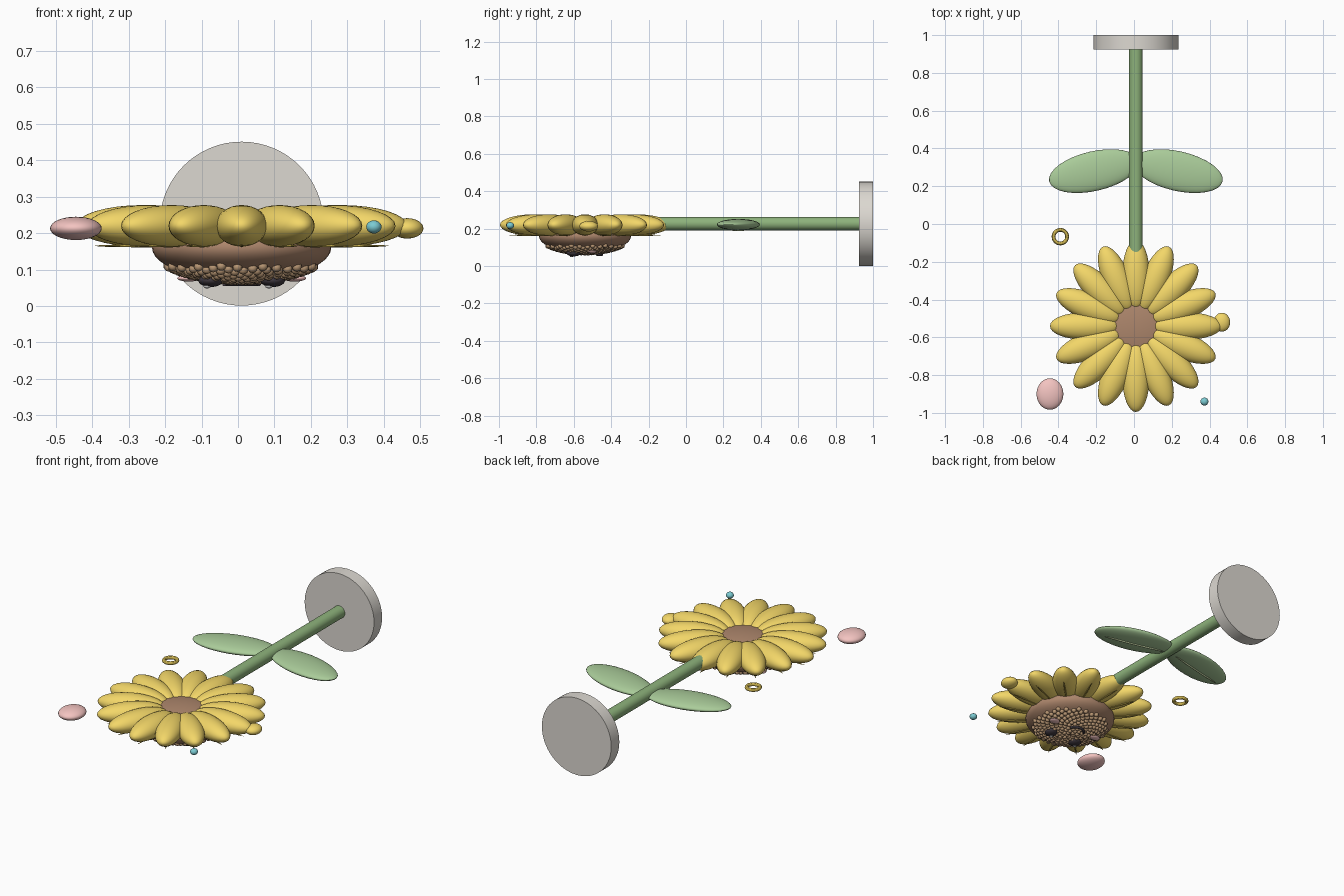
import bpy, bmesh, math
from mathutils import Matrix, Vector

if "Cube" in bpy.data.objects:
    bpy.data.objects.remove(bpy.data.objects["Cube"])

CX, FY = 0.01, -0.54          # flower axis


def mat(name, r, g, b):
    m = bpy.data.materials.new(name)
    m.diffuse_color = (r, g, b, 1)
    m.use_nodes = True
    m.node_tree.nodes["Principled BSDF"].inputs["Base Color"].default_value = m.diffuse_color
    return m


YELLOW = mat("yellow", 0.90, 0.68, 0.14)
GOLD = mat("gold", 0.60, 0.45, 0.08)
BROWN = mat("brown", 0.42, 0.24, 0.15)
SEED = mat("seed_brown", 0.50, 0.32, 0.18)
GREEN = mat("stem_green", 0.27, 0.45, 0.20)
LEAF = mat("leaf_green", 0.40, 0.60, 0.32)
RIB = mat("rib_green", 0.60, 0.72, 0.40)
PINK = mat("pink", 0.90, 0.55, 0.53)
TEAL = mat("teal", 0.20, 0.60, 0.65)
DARK = mat("dark", 0.05, 0.04, 0.05)
WHITE = mat("white", 0.95, 0.95, 0.95)
STONE = mat("stone", 0.72, 0.69, 0.64)


def finish(name, m):
    o = bpy.context.object
    o.name = name
    o.data.materials.append(m)
    bpy.ops.object.shade_smooth_by_angle()
    return o


def blob(name, loc, radii, m, rot=0, seg=32, rings=16):
    bpy.ops.mesh.primitive_uv_sphere_add(segments=seg, ring_count=rings, radius=1,
                                         location=loc, rotation=(0, 0, rot))
    bpy.context.object.scale = radii
    return finish(name, m)


def rod(name, r, y0, y1, z, m, verts):
    bpy.ops.mesh.primitive_cylinder_add(vertices=verts, radius=r, depth=y1 - y0,
                                        location=(CX, (y0 + y1) / 2, z),
                                        rotation=(math.pi / 2, 0, 0))
    return finish(name, m)


# base and stem
rod("base", 0.225, 0.925, 1.0, 0.226, STONE, 64)
rod("stem", 0.036, -0.35, 0.95, 0.227, GREEN, 32)

# leaves with midribs on the face side
for s, side in ((-1, "left"), (1, "right")):
    a = -s * math.radians(13)
    x = CX + s * 0.222
    blob(f"leaf_{side}", (x, 0.28, 0.222), (0.243, 0.105, 0.03), LEAF, a)
    blob(f"leaf_rib_{side}", (x, 0.28, 0.193), (0.19, 0.006, 0.006), RIB, a, 16, 8)

# ring of petals with a thin crease on the face side
for i in range(16):
    a = i * math.tau / 16
    d = Vector((math.cos(a), math.sin(a), 0))
    c = Vector((CX, FY, 0.22))
    blob(f"petal_{i}", c + d * 0.272, (0.183, 0.072, 0.057), YELLOW, a)
    blob(f"petal_crease_{i}", c + d * 0.285 - Vector((0, 0, 0.055)),
         (0.12, 0.005, 0.004), GOLD, a, 12, 6)

# domed flower head
blob("flower_head", (CX, FY, 0.16), (0.246, 0.246, 0.09), BROWN, 0, 48, 24)


def dome_z(x, y):
    return 0.16 - 0.09 * math.sqrt(max(0, 1 - (x * x + y * y) / 0.246 ** 2))


# seeds in a spiral over the dome
bm = bmesh.new()
N = 230
for i in range(N):
    r = 0.206 * math.sqrt((i + 0.5) / N)
    a = i * math.pi * (3 - math.sqrt(5))
    x, y = r * math.cos(a), r * math.sin(a)
    bmesh.ops.create_icosphere(bm, subdivisions=2, radius=0.0135,
                               matrix=Matrix.Translation((CX + x, FY + y, dome_z(x, y))))
me = bpy.data.meshes.new("seeds")
bm.to_mesh(me)
bm.free()
seeds = bpy.data.objects.new("seeds", me)
bpy.context.collection.objects.link(seeds)
bpy.context.view_layer.objects.active = seeds
bpy.ops.object.select_all(action='DESELECT')
seeds.select_set(True)
finish("seeds", SEED)

# face: eyes, glints, cheeks
for s, side in ((-1, "left"), (1, "right")):
    blob(f"eye_{side}", (CX + s * 0.085, -0.6, 0.070), (0.034, 0.038, 0.018), DARK)
    blob(f"glint_{side}", (CX + s * 0.085 - 0.01, -0.612, 0.054), (0.01, 0.01, 0.006), WHITE, 0, 16, 8)
    blob(f"cheek_{side}", (CX + s * 0.145, -0.5, 0.076), (0.032, 0.024, 0.009), PINK)

# smile
cu = bpy.data.curves.new("smile", 'CURVE')
cu.dimensions = '3D'
cu.bevel_depth = 0.007
cu.bevel_resolution = 3
cu.use_fill_caps = True
sp = cu.splines.new('POLY')
sp.points.add(12)
for i, p in enumerate(sp.points):
    t = math.radians(-60 + 10 * i)
    p.co = (CX + 0.055 * math.sin(t), -0.505 + 0.055 * math.cos(t), 0.061, 1)
smile = bpy.data.objects.new("smile", cu)
cu.materials.append(DARK)
bpy.context.collection.objects.link(smile)

# loose ornaments around the flower
blob("pink_pebble", (-0.445, -0.9, 0.213), (0.071, 0.083, 0.032), PINK)
blob("teal_bead", (0.373, -0.94, 0.217), (0.021, 0.021, 0.018), TEAL, 0, 24, 12)
blob("yellow_pebble", (0.465, -0.52, 0.213), (0.044, 0.05, 0.028), YELLOW)
bpy.ops.mesh.primitive_torus_add(location=(-0.39, -0.067, 0.215), major_radius=0.036,
                                 minor_radius=0.01, major_segments=32, minor_segments=12)
finish("gold_ring", GOLD)
